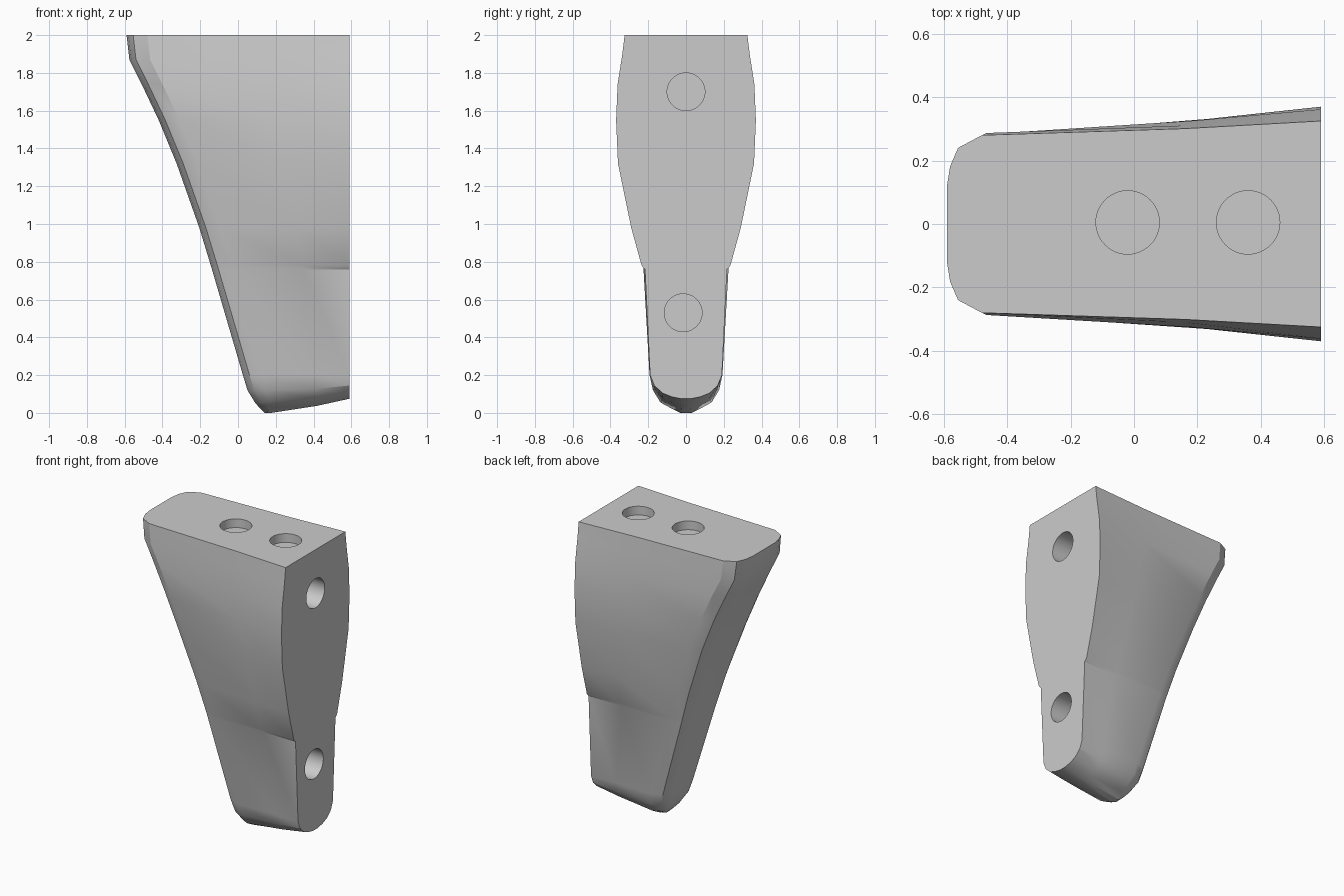
import bpy, bmesh, math
from mathutils import Matrix

cube = bpy.data.objects.get("Cube")
if cube:
    bpy.data.objects.remove(cube, do_unlink=True)

grey = bpy.data.materials.new("plain_grey")
grey.use_nodes = True
color = (0.6, 0.6, 0.6, 1)
grey.diffuse_color = color
grey.node_tree.nodes["Principled BSDF"].inputs["Base Color"].default_value = color

BACK_X = 0.59
# Levels: nose x, nose z, plate z, nose half width, plate half width
LEVELS = [
    (-0.59, 2.0, 2.0, 0.28, 0.325),
    (-0.575, 1.87, 1.9, 0.287, 0.337),
    (-0.51, 1.74, 1.74, 0.288, 0.362),
    (-0.42, 1.55, 1.55, 0.288, 0.37),
    (-0.325, 1.32, 1.32, 0.28, 0.36),
    (-0.205, 0.98, 0.98, 0.247, 0.29),
    (-0.144, 0.78, 0.78, 0.227, 0.235),
    (-0.138, 0.76, 0.76, 0.225, 0.217),
    (0.026, 0.2, 0.2, 0.193, 0.19),
    (0.05, 0.12, 0.145, 0.175, 0.168),
    (0.09, 0.055, 0.105, 0.135, 0.125),
    (0.115, 0.025, 0.085, 0.08, 0.075),
    (0.14, 0.0, 0.075, 0.03, 0.025),
]


def section(nose_x, nose_z, plate_z, nose_w, plate_w):
    """Closed outline of one level, from the plate round the nose and back."""
    side_x = nose_x + 0.11 * min(1, nose_w / 0.2)
    strip_w = nose_w - 0.04 * min(1, nose_w / 0.28)
    mid_x = side_x * 0.4 + BACK_X * 0.6
    mid_w = nose_w * 0.4 + plate_w * 0.6 - 0.006
    mid_z = nose_z * 0.4 + plate_z * 0.6 - (0.008 if nose_z < 0.15 else 0)
    half = [(BACK_X, plate_w, plate_z), (mid_x, mid_w, mid_z),
            (side_x, nose_w, nose_z), (nose_x + 0.035, strip_w, nose_z),
            (nose_x + 0.01, strip_w * 0.76, nose_z),
            (nose_x, strip_w * 0.5, nose_z)]
    return half + [(x, -y, z) for x, y, z in reversed(half)]


# Tapered leg body lofted through the levels
bm = bmesh.new()
rings = [[bm.verts.new(p) for p in section(*level)] for level in LEVELS]
for upper, lower in zip(rings, rings[1:]):
    for i in range(len(upper)):
        j = (i + 1) % len(upper)
        bm.faces.new((upper[i], upper[j], lower[j], lower[i]))
bm.faces.new(rings[0])
bm.faces.new(rings[-1])
bmesh.ops.recalc_face_normals(bm, faces=bm.faces)
mesh = bpy.data.meshes.new("leg_body")
bm.to_mesh(mesh)
bm.free()
mesh.materials.append(grey)
body = bpy.data.objects.new("leg_body", mesh)
bpy.context.collection.objects.link(body)


def drill(name, location, depth, sideways):
    """Cut one round blind hole, then remove its cutter."""
    cutter_mesh = bpy.data.meshes.new(name)
    cb = bmesh.new()
    turn = Matrix.Rotation(math.pi / 2, 4, "Y") if sideways else Matrix()
    bmesh.ops.create_cone(cb, cap_ends=True, segments=48, radius1=0.1, radius2=0.1,
                          depth=depth * 2, matrix=Matrix.Translation(location) @ turn)
    cb.to_mesh(cutter_mesh)
    cb.free()
    cutter_mesh.materials.append(grey)
    cutter = bpy.data.objects.new(name, cutter_mesh)
    cutter.hide_render = True
    bpy.context.collection.objects.link(cutter)
    mod = body.modifiers.new(name, "BOOLEAN")
    mod.operation, mod.solver, mod.object = "DIFFERENCE", "EXACT", cutter
    bpy.ops.object.modifier_apply(modifier=mod.name)
    bpy.data.objects.remove(cutter, do_unlink=True)


bpy.ops.object.select_all(action="DESELECT")
body.select_set(True)
bpy.context.view_layer.objects.active = body

# Shallow holes in the top, deep holes in the flat end plate
for x in (-0.02, 0.36):
    drill("top_hole", (x, 0.005, 2.0), 0.06, False)
for y, z in ((0, 1.7), (-0.015, 0.53)):
    drill("side_hole", (BACK_X, y, z), 0.3, True)

bpy.ops.object.shade_smooth_by_angle(angle=math.radians(25))
